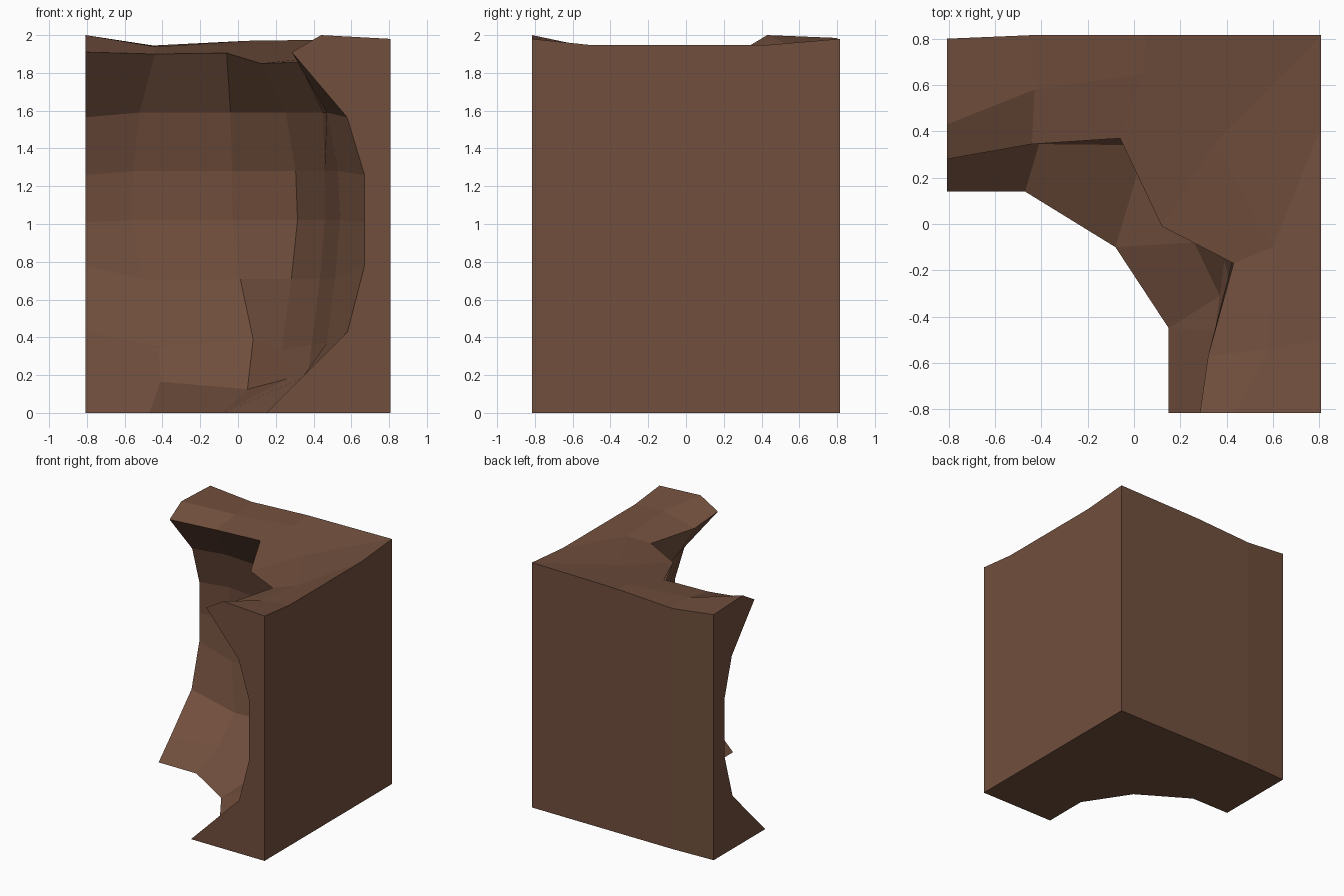
import bpy, bmesh
from mathutils import Vector

if "Cube" in bpy.data.objects:
    bpy.data.objects.remove(bpy.data.objects["Cube"])

W = 0.808   # half width in x
D = 0.815   # half depth in y

# Plan paths of the concave cliff, running from the left cut to the front cut
foot = [(-W, .14, 0), (-.47, .14, 0), (-.08, -.10, 0), (-.08, -.10, 0),
        (.15, -.45, 0), (.15, -.45, 0), (.15, -D, 0)]
ledge = [(-W, .29, .15), (-.41, .345, .165), (.05, .34, .125), (.26, -.08, .18),
         (.37, -.31, .20), (.35, -.46, .20), (.30, -D, .15)]
slope = [(-W, .56, .43), (-.42, .55, .35), (.08, .51, .39), (.23, .17, .33),
         (.39, -.16, .36), (.47, -.47, .37), (.58, -D, .43)]
hollow = [(-W, .66), (-.56, .69), (-.03, .63), (.315, .46),
          (.46, .0), (.54, -.46), (.67, -D)]
lip = [(-W, .28, 1.91), (-.44, .345, 1.90), (-.06, .37, 1.905), (.12, -.01, 1.85),
       (.43, -.17, 1.86), (.32, -.57, 1.86), (.285, -D, 1.91)]
brow = [(-W, .43, 2.0), (-.43, .58, 1.938), (.04, .65, 1.945), (.35, .35, 1.905),
        (.60, -.10, 1.90), (.58, -.54, 1.942), (.44, -D, 2.0)]
rim = [(-W, D - .015, 1.985), (-.45, D, 1.945), (.05, D, 1.97), (W, D, 1.98),
       (W, .42, 1.947), (W, -.50, 1.947), (W, -D, 1.98)]


def blend(z_end, z_mid, other, t_end, t_mid):
    """Wall row between the hollow (t=1) and another path (t=0)."""
    row = []
    for i, (h, o) in enumerate(zip(hollow, other)):
        end = i in (0, len(hollow) - 1)
        t, z = (t_end, z_end) if end else (t_mid, z_mid)
        row.append((o[0] + (h[0] - o[0]) * t, o[1] + (h[1] - o[1]) * t, z))
    return row


rows = [foot, ledge, slope,
        blend(.78, .71, slope, 1, .62),
        blend(1.01, 1.02, slope, 1, 1),
        blend(1.26, 1.28, lip, 1, .95),
        blend(1.565, 1.59, lip, .76, .68),
        lip, brow, rim]

bm = bmesh.new()
grid = [[bm.verts.new(Vector(p)) for p in row] for row in rows]

# Cliff wall and top
for a, b in zip(grid, grid[1:]):
    for i in range(len(a) - 1):
        bm.faces.new((a[i], a[i + 1], b[i + 1], b[i]))

# Flat cut sides and underside
back_left, bend, corner, front_right = [
    bm.verts.new(p) for p in
    ((-W, D - .015, 0), (-.45, D, 0), (W, D, 0), (W, -D, 0))]
top = grid[-1]
bm.faces.new([r[0] for r in grid] + [back_left])
bm.faces.new([r[-1] for r in grid] + [front_right])
bm.faces.new([back_left, top[0], top[1], bend])
bm.faces.new([bend] + top[1:4] + [corner])
bm.faces.new([corner] + top[3:] + [front_right])
bm.faces.new(grid[0] + [front_right, corner, bend, back_left])

bmesh.ops.remove_doubles(bm, verts=bm.verts, dist=.0005)
bmesh.ops.triangulate(bm, faces=[f for f in bm.faces if len(f.verts) > 4])
bmesh.ops.recalc_face_normals(bm, faces=bm.faces)

mesh = bpy.data.meshes.new("cliff_inner_corner")
bm.to_mesh(mesh)
bm.free()
rock = bpy.data.objects.new("cliff_inner_corner", mesh)
bpy.context.collection.objects.link(rock)

brown = bpy.data.materials.new("brown rock")
brown.diffuse_color = (.165, .078, .047, 1)
brown.use_nodes = True
brown.node_tree.nodes["Principled BSDF"].inputs["Base Color"].default_value = brown.diffuse_color
mesh.materials.append(brown)
